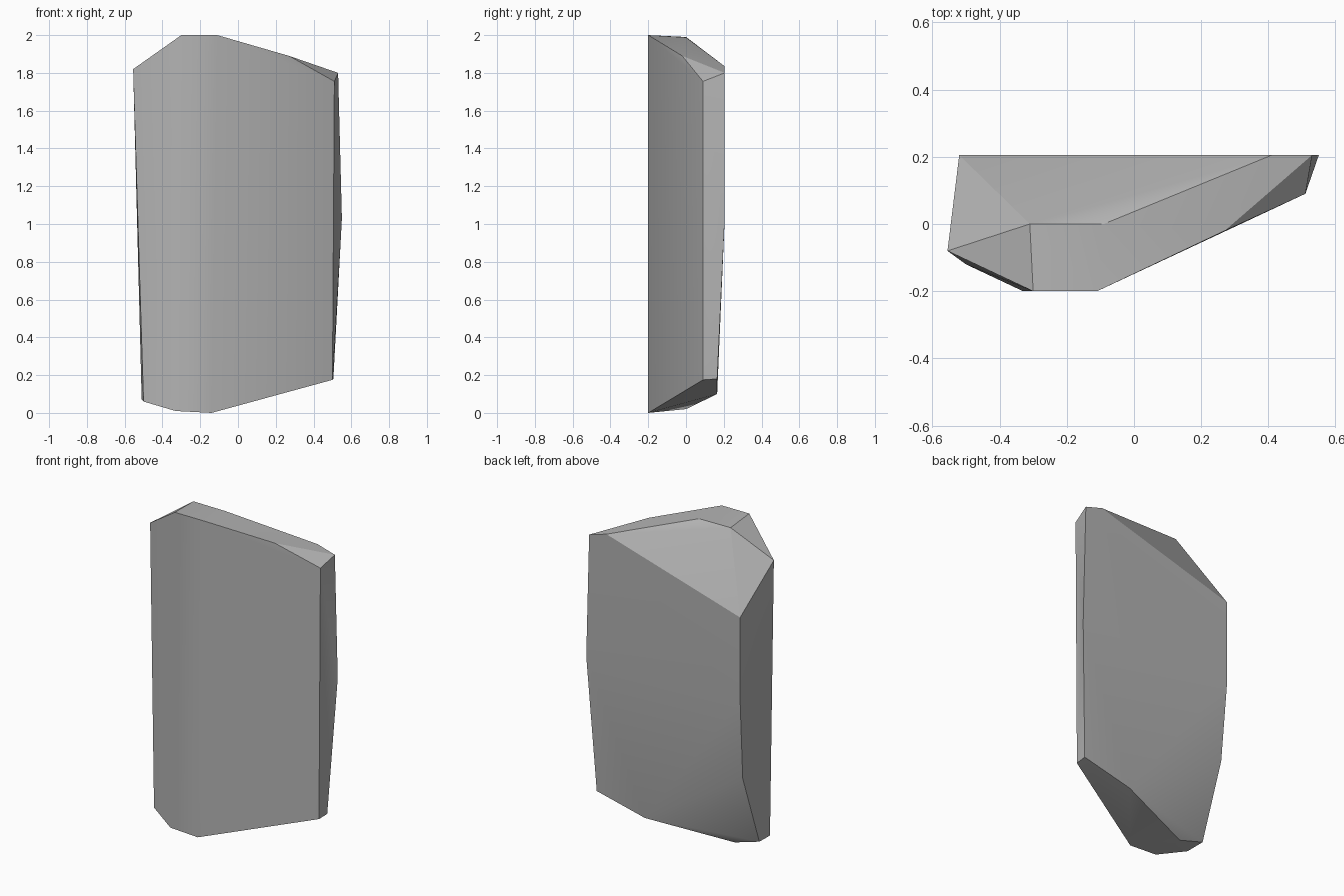
import bpy
import bmesh
import math

# Remove the default cube only
default_cube = bpy.data.objects.get("Cube")
if default_cube:
    bpy.data.objects.remove(default_cube, do_unlink=True)


def make_material(name, colour):
    material = bpy.data.materials.new(name)
    material.use_nodes = True
    material.diffuse_color = colour
    material.node_tree.nodes["Principled BSDF"].inputs["Base Color"].default_value = colour
    return material


def outline(depth, points):
    """Corner points (x, z) lying in one upright plane at the given depth."""
    return [(x, depth, z) for x, z in points]


# Flat front strip, running the full height of the slab
front_strip = outline(-0.2, [(-0.3, 2), (-0.11, 2), (-0.33, 0.01), (-0.14, 0)])

# Middle ridge at the top and its match underneath
middle_ridge = outline(0, [(-0.31, 1.99), (-0.09, 1.988), (-0.34, 0.02), (-0.51, 0.07)])

# Broad back panel with its chipped upper corners
back_panel = outline(0.205, [(-0.52, 1.56), (-0.52, 1.03), (0.55, 1.03),
                             (0.53, 1.8), (0.41, 1.835)])

# Back panel tapers forward towards the base
back_base = outline(0.165, [(-0.51, 0.53), (0.17, 0.1), (0.505, 0.18)])

# Thin edges on either side
left_edge = [(-0.555, -0.08, 1.82), (-0.5, -0.12, 0.06)]
right_edge = outline(0.09, [(0.51, 1.755), (0.5, 0.175)])
right_chip = [(0.27, -0.02, 1.89)]

# Wrap the outlines in one faceted stone surface
bm = bmesh.new()
for part in (front_strip, middle_ridge, back_panel, back_base,
             left_edge, right_edge, right_chip):
    for corner in part:
        bm.verts.new(corner)
hull = bmesh.ops.convex_hull(bm, input=bm.verts[:])
inside = {v for v in hull["geom_interior"] + hull["geom_unused"]
          if isinstance(v, bmesh.types.BMVert)}
bmesh.ops.delete(bm, geom=list(inside), context="VERTS")
bmesh.ops.recalc_face_normals(bm, faces=bm.faces[:])

mesh = bpy.data.meshes.new("stone_slab")
bm.to_mesh(mesh)
bm.free()
stone_slab = bpy.data.objects.new("stone_slab", mesh)
bpy.context.collection.objects.link(stone_slab)
mesh.materials.append(make_material("stone grey", (0.45, 0.45, 0.45, 1)))

# Soft facets with crisp chipped edges
bpy.ops.object.select_all(action="DESELECT")
stone_slab.select_set(True)
bpy.context.view_layer.objects.active = stone_slab
bpy.ops.object.shade_smooth_by_angle(angle=math.radians(30))
